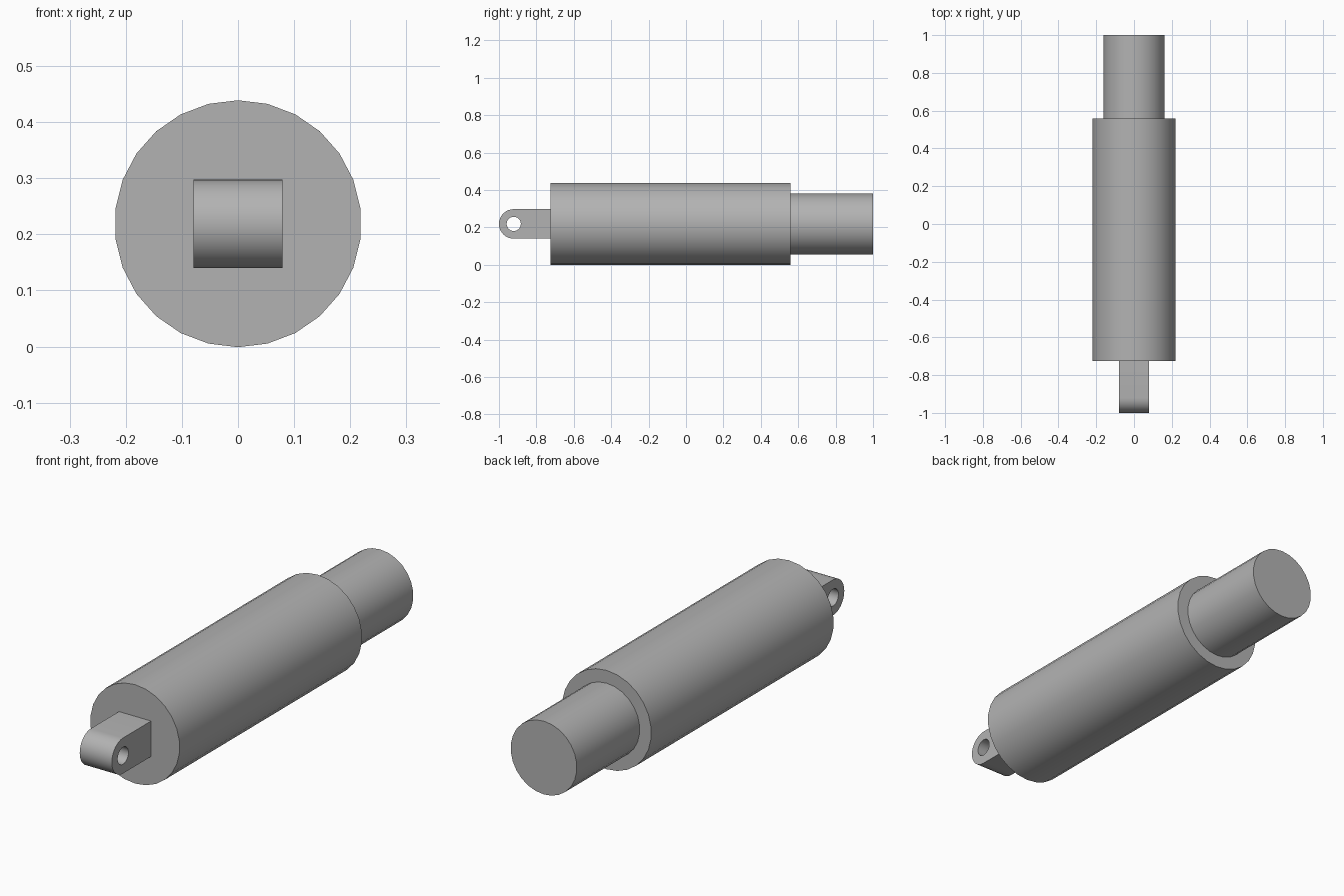
import bpy
import bmesh
from math import sin, cos, pi, radians
from mathutils import Matrix, Vector

cube = bpy.data.objects.get("Cube")
if cube:
    bpy.data.objects.remove(cube)

AXIS_Z = 0.219
LUG_R, LUG_Y, HOLE_R = 0.079, -0.921, 0.038
BODY_FRONT, BODY_BACK = -0.724, 0.558

grey = bpy.data.materials.new("grey metal")
grey.use_nodes = True
colour = (0.45, 0.45, 0.45, 1)
grey.diffuse_color = colour
grey.node_tree.nodes["Principled BSDF"].inputs["Base Color"].default_value = colour


def finish(name, bm):
    """Turn a bmesh into a smooth, sharp-edged object."""
    bmesh.ops.recalc_face_normals(bm, faces=bm.faces)
    mesh = bpy.data.meshes.new(name)
    bm.to_mesh(mesh)
    bm.free()
    mesh.materials.append(grey)
    obj = bpy.data.objects.new(name, mesh)
    bpy.context.collection.objects.link(obj)
    bpy.ops.object.select_all(action='DESELECT')
    obj.select_set(True)
    bpy.context.view_layer.objects.active = obj
    bpy.ops.object.shade_smooth_by_angle(angle=radians(30))
    return obj


def cylinder_along_y(name, radius, y0, y1, sides=26):
    bm = bmesh.new()
    place = Matrix.Translation((0, (y0 + y1) / 2, AXIS_Z)) @ Matrix.Rotation(pi / 2, 4, 'X')
    bmesh.ops.create_cone(bm, cap_ends=True, segments=sides, radius1=radius,
                          radius2=radius, depth=y1 - y0, matrix=place)
    return finish(name, bm)


def arc(radius, start, end, steps):
    """Points (y, z) of an arc around the pin hole."""
    angles = [start + (end - start) * i / steps for i in range(steps + 1)]
    return [(LUG_Y + radius * cos(a), AXIS_Z + radius * sin(a)) for a in angles]


# Outer tube and sliding rod
cylinder_along_y("outer_tube", 0.22, BODY_FRONT, BODY_BACK)
cylinder_along_y("piston_rod", 0.163, BODY_BACK - 0.02, 1.0)

# Mounting lug: rounded outline with a pin hole, extruded across x
bm = bmesh.new()
root = BODY_FRONT + 0.01
outline = arc(LUG_R, pi / 2, 3 * pi / 2, 16)
outline += [(root, AXIS_Z - LUG_R), (root, AXIS_Z + LUG_R)]
hole = arc(HOLE_R, 0, 2 * pi, 24)[:-1]
edges = []
for loop in (outline, hole):
    verts = [bm.verts.new((-LUG_R, y, z)) for y, z in loop]
    edges += [bm.edges.new((a, b)) for a, b in zip(verts, verts[1:] + verts[:1])]
bmesh.ops.triangle_fill(bm, edges=edges, use_beauty=True)
result = bmesh.ops.extrude_face_region(bm, geom=bm.faces[:], use_keep_orig=True)
moved = [g for g in result["geom"] if isinstance(g, bmesh.types.BMVert)]
bmesh.ops.translate(bm, verts=moved, vec=Vector((2 * LUG_R, 0, 0)))
finish("mounting_lug", bm)
